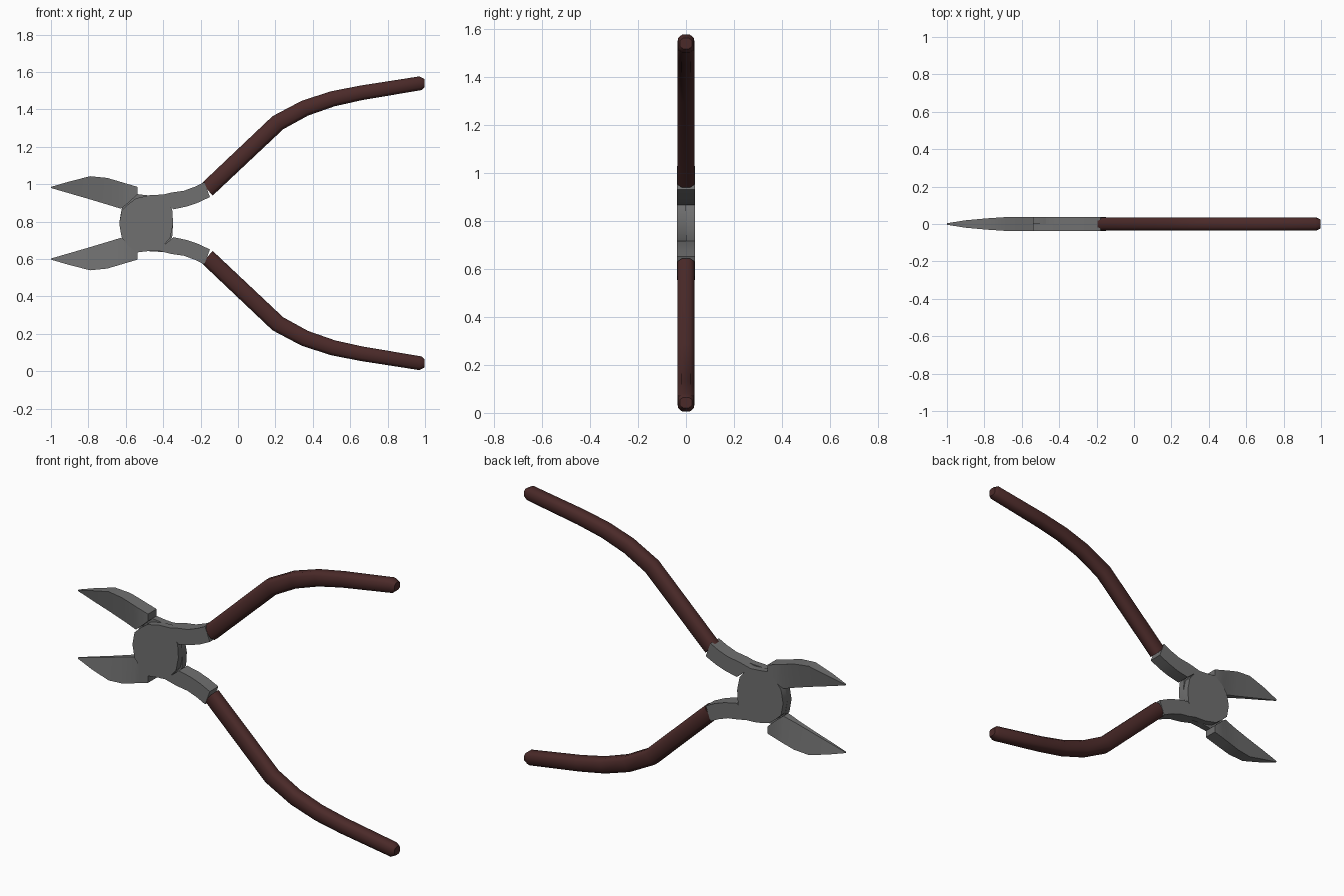
import bpy, bmesh, math
from mathutils import Vector

if "Cube" in bpy.data.objects:
    bpy.data.objects.remove(bpy.data.objects["Cube"])

ZC = 0.7915   # height of the pivot axis
T = 0.038     # half thickness of the steel


def material(name, col):
    m = bpy.data.materials.new(name)
    m.diffuse_color = (*col, 1)
    m.use_nodes = True
    m.node_tree.nodes["Principled BSDF"].inputs["Base Color"].default_value = m.diffuse_color
    return m


steel = material("grey steel", (0.16, 0.16, 0.16))
rubber = material("dark red rubber", (0.07, 0.023, 0.022))


def finish(name, bm, mat, angle=30):
    """Make the object plus its partner turned half round the x axis at the pivot."""
    bmesh.ops.recalc_face_normals(bm, faces=bm.faces)
    me = bpy.data.meshes.new(name)
    bm.to_mesh(me)
    bm.free()
    me.materials.append(mat)
    for tag, turn in (("a", 0), ("b", math.pi)):
        ob = bpy.data.objects.new(f"{name}_{tag}", me)
        bpy.context.collection.objects.link(ob)
        if turn:
            ob.rotation_euler.x = turn
            ob.location.z = 2 * ZC
    bpy.context.view_layer.objects.active = ob
    ob.select_set(True)
    bpy.ops.object.shade_smooth_by_angle(angle=math.radians(angle))
    ob.select_set(False)


def loft(rings):
    bm = bmesh.new()
    rows = [[bm.verts.new(p) for p in r] for r in rings]
    n = len(rows[0])
    for a, b in zip(rows, rows[1:]):
        for i in range(n):
            j = (i + 1) % n
            bm.faces.new((a[i], a[j], b[j], b[i]))
    bm.faces.new(rows[0])
    bm.faces.new(rows[-1])
    return bm


def slab(outline, y0, y1):
    bm = loft([[(x, y, z) for x, z in outline] for y in (y0, y1)])
    return bm


# pivot disc: front half of the lap joint
disc = [(-0.622, 0.715), (-0.635, 0.79), (-0.622, 0.86), (-0.585, 0.895), (-0.545, 0.925),
        (-0.47, 0.942), (-0.40, 0.945), (-0.352, 0.866), (-0.347, 0.79), (-0.362, 0.715),
        (-0.40, 0.67), (-0.46, 0.645), (-0.537, 0.636), (-0.585, 0.67)]
finish("pivot_disc", slab(disc, -T, 0), steel)

# neck: full thickness from the disc to the grip
neck = [(-0.47, 0.94), (-0.43, 0.937), (-0.36, 0.955), (-0.29, 0.965), (-0.23, 0.987),
        (-0.18, 1.012), (-0.15, 0.932), (-0.21, 0.903), (-0.27, 0.882), (-0.345, 0.866),
        (-0.385, 0.90), (-0.43, 0.925)]
finish("neck", slab(neck, -T, T), steel)

# cutting jaw: x, inner z, outer z, half thickness inner / outer
jaw = [(-1.0, 0.603, 0.597, 0.003, 0.004),
       (-0.9, 0.632, 0.568, 0.008, 0.020),
       (-0.79, 0.664, 0.54, 0.011, 0.030),
       (-0.70, 0.691, 0.549, 0.015, 0.036),
       (-0.625, 0.714, 0.571, 0.022, T),
       (-0.595, 0.69, 0.580, T, T),
       (-0.537, 0.637, 0.597, T, T)]
finish("jaw", loft([[(x, -a, zi), (x, a, zi), (x, b, zo), (x, -b, zo)]
                    for x, zi, zo, a, b in jaw]), steel)

# grip: octagonal section swept along the handle: x, z, half width, half depth
path = [(-0.165, 0.972, 0.044, 0.036), (0.213, 1.329, 0.045, 0.036),
        (0.358, 1.407, 0.043, 0.036), (0.507, 1.457, 0.041, 0.036),
        (0.66, 1.489, 0.039, 0.036), (0.975, 1.540, 0.037, 0.034),
        (0.998, 1.540, 0.022, 0.024)]
rings = []
for i, (x, z, w, d) in enumerate(path):
    p, q = path[max(i - 1, 0)], path[min(i + 1, len(path) - 1)]
    t = Vector((q[0] - p[0], q[1] - p[1])).normalized()
    sec = [(1, .5), (.6, 1), (-.6, 1), (-1, .5), (-1, -.5), (-.6, -1), (.6, -1), (1, -.5)]
    rings.append([(x - t.y * w * u, d * v, z + t.x * w * u) for u, v in sec])
finish("grip", loft(rings), rubber, 50)
